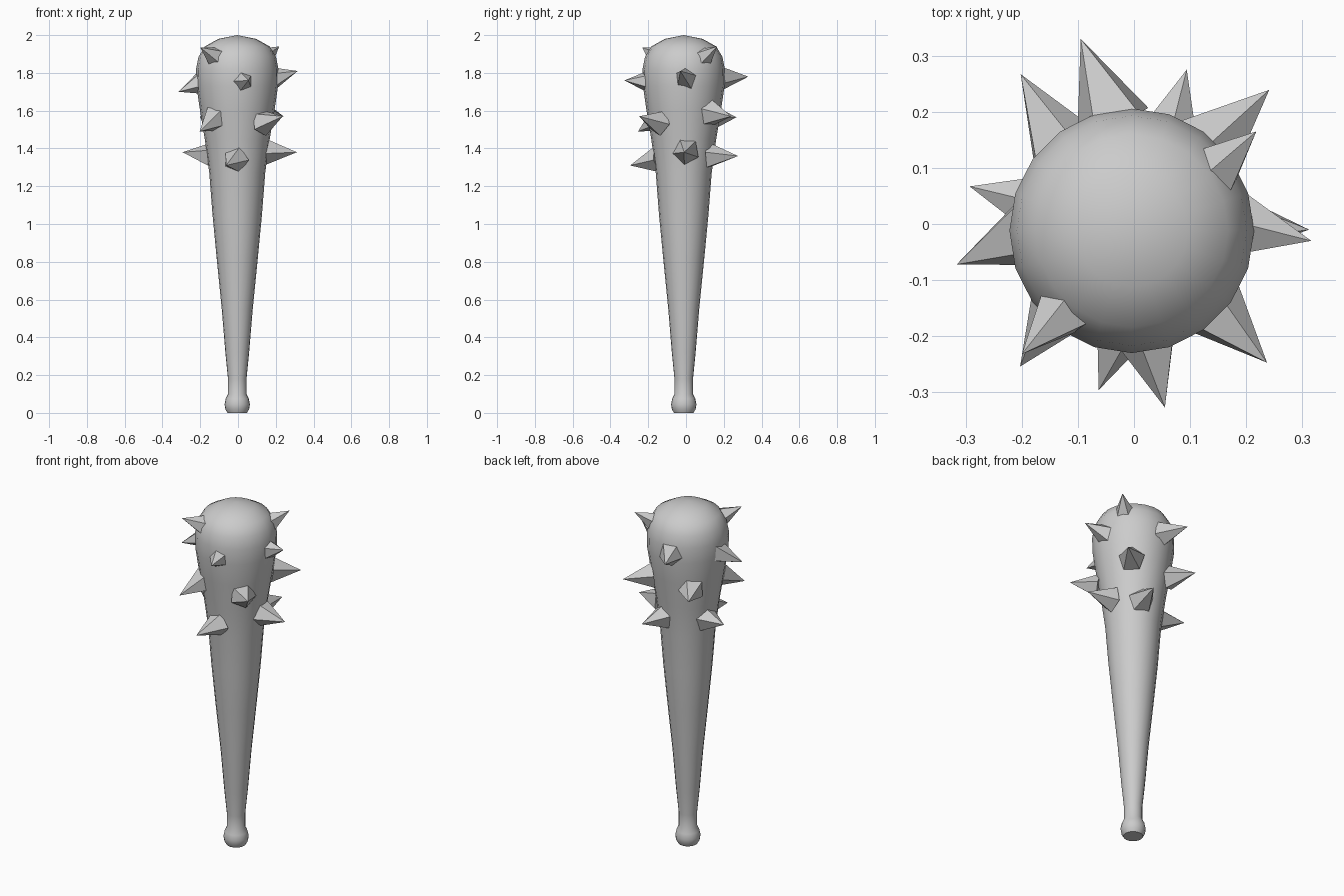
import bpy, bmesh, math
from mathutils import Vector

if "Cube" in bpy.data.objects:
    bpy.data.objects.remove(bpy.data.objects["Cube"])

AX, AY = -0.004, -0.012   # shaft axis
SIDES = 20


def add_object(name, bm):
    bmesh.ops.recalc_face_normals(bm, faces=bm.faces)
    me = bpy.data.meshes.new(name)
    bm.to_mesh(me)
    bm.free()
    ob = bpy.data.objects.new(name, me)
    bpy.context.collection.objects.link(ob)
    return ob


# Club body: lathed profile of (radius, height)
profile = [(0.052, 0.0), (0.063, 0.02), (0.067, 0.045), (0.061, 0.075), (0.049, 0.1),
           (0.049, 0.18), (0.063, 0.32), (0.082, 0.55), (0.109, 0.82), (0.131, 1.05),
           (0.148, 1.27), (0.172, 1.45), (0.197, 1.6), (0.216, 1.73), (0.218, 1.82),
           (0.205, 1.885), (0.172, 1.94), (0.1, 1.98)]
bm = bmesh.new()
rings = []
for r, z in profile:
    rings.append([bm.verts.new((AX + r * math.cos(math.tau * i / SIDES),
                                AY + r * math.sin(math.tau * i / SIDES), z))
                  for i in range(SIDES)])
for a, b in zip(rings, rings[1:]):
    for i in range(SIDES):
        j = (i + 1) % SIDES
        bm.faces.new((a[i], a[j], b[j], b[i]))
bm.faces.new(rings[0])
apex = bm.verts.new((AX, AY, 2.0))
for i in range(SIDES):
    bm.faces.new((rings[-1][i], rings[-1][(i + 1) % SIDES], apex))
body = add_object("club_body", bm)
bpy.context.view_layer.objects.active = body
body.select_set(True)
bpy.ops.object.shade_smooth_by_angle(angle=math.radians(45))
body.select_set(False)

# Spikes: (tip, point on the spike's axis inside the body)
spikes = [
    # lowest row
    ((-0.293, 0.067, 1.38), (-0.16, 0.03, 1.365)),
    ((0.312, -0.01, 1.38), (0.17, 0.0, 1.385)),
    ((-0.063, -0.296, 1.31), (-0.015, -0.16, 1.34)),
    ((0.094, 0.275, 1.36), (0.055, 0.13, 1.36)),
    # middle row
    ((-0.203, -0.254, 1.49), (-0.13, -0.15, 1.55)),
    ((0.237, -0.247, 1.57), (0.14, -0.15, 1.54)),
    ((0.241, 0.239, 1.57), (0.135, 0.14, 1.585)),
    ((-0.202, 0.267, 1.565), (-0.125, 0.13, 1.565)),
    # upper row
    ((-0.316, -0.072, 1.70), (-0.2, -0.02, 1.745)),
    ((0.316, -0.03, 1.81), (0.2, -0.005, 1.775)),
    ((0.055, -0.327, 1.76), (0.025, -0.2, 1.755)),
    ((-0.095, 0.33, 1.78), (-0.035, 0.18, 1.775)),
    # crown
    ((0.218, 0.165, 1.94), (0.14, 0.09, 1.88)),
    ((-0.2, -0.232, 1.935), (-0.12, -0.15, 1.885)),
]
LENGTH, RADIUS = 0.16, 0.072
for n, (tip, root) in enumerate(spikes, 1):
    tip = Vector(tip)
    d = (tip - Vector(root)).normalized()
    rot = d.to_track_quat('Z', 'Y')
    base = tip - d * LENGTH
    bm = bmesh.new()
    ring = []
    for i in range(5):
        t = math.tau * i / 5 + n * 0.4
        ring.append(bm.verts.new(base + rot @ Vector((RADIUS * math.cos(t), RADIUS * math.sin(t), 0))))
    top = bm.verts.new(tip)
    bm.faces.new(ring)
    for i in range(5):
        bm.faces.new((ring[i], ring[(i + 1) % 5], top))
    add_object(f"spike_{n:02d}", bm)
